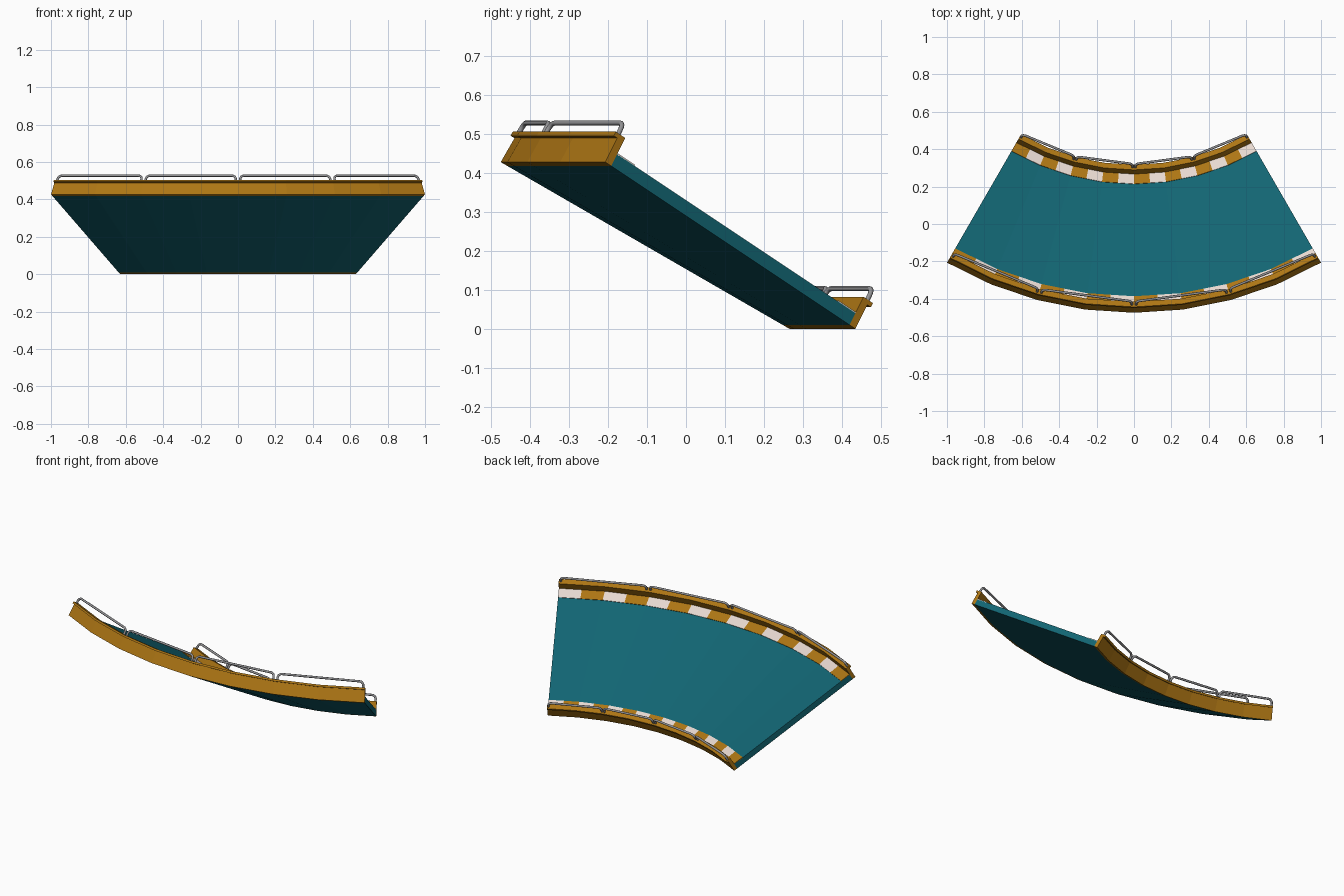
import bpy, bmesh
from math import sin, cos, pi, radians
from mathutils import Vector

if "Cube" in bpy.data.objects:
    bpy.data.objects.remove(bpy.data.objects["Cube"])

R0, YC, BANK, WIDTH = 1.26, 1.525, radians(30), 0.854
SPAN, STEPS = 30, 8


def material(name, rgb):
    m = bpy.data.materials.new(name)
    m.diffuse_color = (*rgb, 1)
    m.use_nodes = True
    m.node_tree.nodes["Principled BSDF"].inputs["Base Color"].default_value = m.diffuse_color
    return m


teal = material("teal", (0.006, 0.13, 0.17))
orange = material("orange", (0.42, 0.18, 0.007))
white = material("off_white", (0.8, 0.69, 0.63))
grey = material("rail_grey", (0.3, 0.3, 0.31))


def bank_point(u, v, deg):
    """u runs up the banked slope, v is normal to it, deg turns around the curve centre."""
    r = R0 + u * cos(BANK) - v * sin(BANK)
    z = u * sin(BANK) + v * cos(BANK)
    a = radians(deg)
    return Vector((r * sin(a), YC - r * cos(a), z))


def sweep(bm, profile, angles, mat_index=0):
    rings = [[bm.verts.new(bank_point(u, v, a)) for u, v in profile] for a in angles]
    n = len(profile)
    faces = [bm.faces.new(rings[0]), bm.faces.new(rings[-1][::-1])]
    for a, b in zip(rings, rings[1:]):
        for i in range(n):
            j = (i + 1) % n
            faces.append(bm.faces.new((a[i], b[i], b[j], a[j])))
    for f in faces:
        f.material_index = mat_index


def finish(name, bm, mats):
    bmesh.ops.recalc_face_normals(bm, faces=bm.faces)
    me = bpy.data.meshes.new(name)
    bm.to_mesh(me)
    bm.free()
    for m in mats:
        me.materials.append(m)
    ob = bpy.data.objects.new(name, me)
    bpy.context.collection.objects.link(ob)
    return ob


def box(u0, u1, v0, v1):
    return [(u0, v0), (u1, v0), (u1, v1), (u0, v1)]


arc = [-SPAN + 2 * SPAN * i / STEPS for i in range(STEPS + 1)]

# banked road slab
bm = bmesh.new()
sweep(bm, box(0.02, WIDTH - 0.02, 0, 0.035), arc)
finish("road_slab", bm, [teal])

# edge walls with an outward lip, mirrored across the road
wall = [(0, 0), (0.02, 0), (0.02, 0.083), (-0.012, 0.083), (-0.012, 0.071), (0, 0.071)]
for side in ("inner", "outer"):
    flip = (lambda u: u) if side == "inner" else (lambda u: WIDTH - u)
    bm = bmesh.new()
    sweep(bm, [(flip(u), v) for u, v in wall], arc)
    finish(side + "_wall", bm, [orange])

    # striped kerb
    bm = bmesh.new()
    for i in range(16):
        a = -SPAN + i * 3.75
        b = a + 3.75
        lo, hi = sorted((flip(0.02), flip(0.08)))
        # two stripes share one flat road segment, so the middle joint sits on the chord
        shrink = []
        for ang in (a, b):
            k = round((ang + SPAN) / 3.75)
            shrink.append(ang if k % 2 == 0 else None)
        prof = box(lo, hi, 0.033, 0.038)
        rings = []
        for ang, s in zip((a, b), shrink):
            if s is None:
                rings.append([bm.verts.new((bank_point(u, v, ang - 3.75) + bank_point(u, v, ang + 3.75)) / 2)
                              for u, v in prof])
            else:
                rings.append([bm.verts.new(bank_point(u, v, ang)) for u, v in prof])
        p, q = rings
        faces = [bm.faces.new(p), bm.faces.new(q[::-1])]
        faces += [bm.faces.new((p[j], q[j], q[(j + 1) % 4], p[(j + 1) % 4])) for j in range(4)]
        for f in faces:
            f.material_index = i % 2
    finish(side + "_kerb", bm, [orange, white])

    # bent tube guard rails, one per two road segments
    u = flip(0.003)
    for n in range(4):
        a0 = -SPAN + n * 15 + 0.35
        a1 = a0 + 14.3
        A, B = bank_point(u, 0.078, a0), bank_point(u, 0.078, a1)
        ta, tb = bank_point(u, 0.117, a0), bank_point(u, 0.117, a1)
        c, along = 0.02, (tb - ta).normalized()
        pts = [A]
        for top, base, d in ((ta, A, along), (tb, B, -along)):
            up = (top - base).normalized()
            bend = [top - up * c * (1 - sin(t)) + d * c * (1 - cos(t))
                    for t in (k * pi / 8 for k in range(5))]
            pts += bend if d is along else bend[::-1]
        pts.append(B)
        cu = bpy.data.curves.new("rail", 'CURVE')
        cu.dimensions = '3D'
        cu.bevel_depth = 0.0065
        cu.bevel_resolution = 2
        cu.use_fill_caps = True
        sp = cu.splines.new('POLY')
        sp.points.add(len(pts) - 1)
        for q, co in zip(sp.points, pts):
            q.co = (*co, 1)
        cu.materials.append(grey)
        ob = bpy.data.objects.new(f"{side}_guard_rail_{n + 1}", cu)
        bpy.context.collection.objects.link(ob)
        bpy.ops.object.select_all(action='DESELECT')
        ob.select_set(True)
        bpy.context.view_layer.objects.active = ob
        bpy.ops.object.convert(target='MESH')
        bpy.ops.object.shade_smooth_by_angle(angle=radians(50))
